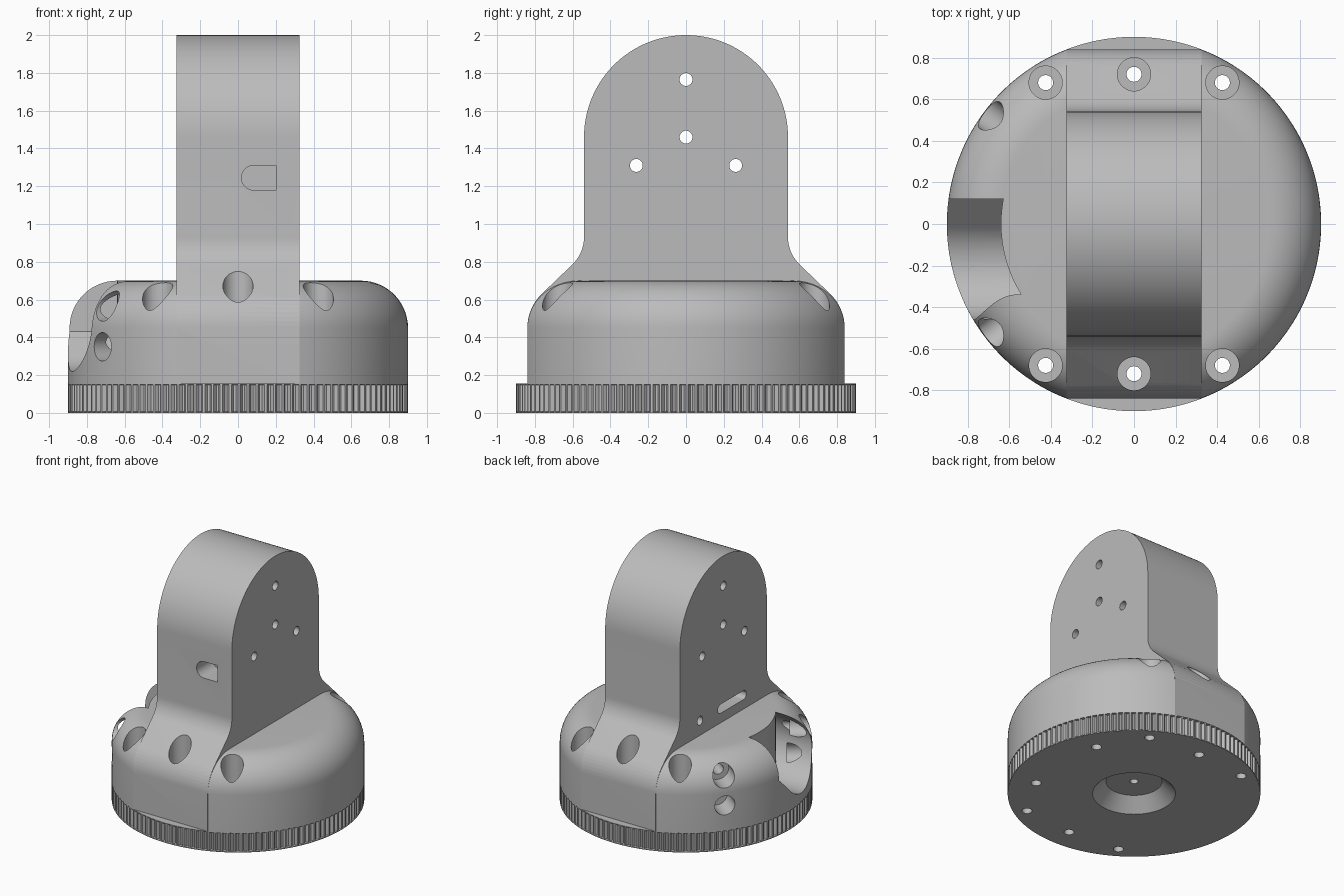
import bpy, bmesh, math
from math import sin, cos, pi, sqrt, radians
from mathutils import Matrix

if "Cube" in bpy.data.objects:
    bpy.data.objects.remove(bpy.data.objects["Cube"], do_unlink=True)

grey = bpy.data.materials.new("plain_grey")
grey.use_nodes = True
grey.diffuse_color = (0.5, 0.5, 0.5, 1)
grey.node_tree.nodes["Principled BSDF"].inputs["Base Color"].default_value = (0.5, 0.5, 0.5, 1)


def loft(name, rings):
    """Closed solid through rings of equal point count."""
    bm = bmesh.new()
    loops = [[bm.verts.new(p) for p in ring] for ring in rings]
    n = len(loops[0])
    for a, b in zip(loops, loops[1:]):
        for i in range(n):
            j = (i + 1) % n
            bm.faces.new((a[i], a[j], b[j], b[i]))
    bm.faces.new(loops[0][::-1])
    bm.faces.new(loops[-1])
    bmesh.ops.recalc_face_normals(bm, faces=bm.faces)
    mesh = bpy.data.meshes.new(name)
    bm.to_mesh(mesh)
    bm.free()
    mesh.materials.append(grey)
    ob = bpy.data.objects.new(name, mesh)
    bpy.context.collection.objects.link(ob)
    return ob


def lathe(name, profile, matrix=Matrix(), n=48):
    """Turned solid from (radius, height) pairs."""
    return loft(name, [[matrix @ Matrix.Translation((r * cos(2 * pi * i / n),
                        r * sin(2 * pi * i / n), h)).to_translation()
                        for i in range(n)] for r, h in profile])


def arc(cx, cy, r, start, end, n):
    return [(cx + r * cos(radians(start + (end - start) * i / n)),
             cy + r * sin(radians(start + (end - start) * i / n))) for i in range(n + 1)]


def prism_x(name, outline, x0, x1):
    """(y, z) outline extruded along x."""
    return loft(name, [[(x, y, z) for y, z in outline] for x in (x0, x1)])


def combine(target, tool, operation):
    mod = target.modifiers.new("combine", 'BOOLEAN')
    mod.operation, mod.solver, mod.object = operation, 'EXACT', tool
    bpy.context.view_layer.objects.active = target
    bpy.ops.object.modifier_apply(modifier=mod.name)
    bpy.data.objects.remove(tool, do_unlink=True)


def cut(target, tool):
    combine(target, tool, 'DIFFERENCE')


RADIUS, FLAT, FILLET = 0.9, 0.84, 0.25
RIM, SHOULDER, TOP = 0.155, 0.45, 0.7

# Round housing with two flats and a rounded shoulder
corner = math.asin(FLAT / RADIUS)


def housing_ring(inset, z, n=48):
    r, flat = RADIUS - inset, FLAT - inset
    edge = math.asin(flat / r)
    ring = []
    for start in (-1, 1):
        base = 0 if start == 1 else pi
        ring += [(r * cos(base + a), r * sin(base + a), z)
                 for a in (edge * (2 * i / n - 1) for i in range(n + 1))]
    return ring


steps = [(0, RIM)] + [(FILLET * (1 - cos(radians(a))), SHOULDER + FILLET * sin(radians(a)))
                      for a in range(0, 91, 6)]
housing = loft("housing", [housing_ring(t, z) for t, z in steps])

# Upright slab with arched top and flared foot
half = ([(FLAT, RIM)] + arc(FLAT - FILLET, SHOULDER, FILLET, 0, 45, 8)
        + arc(0.74, 0.93, 0.2, 225, 180, 8) + arc(0, 1.46, 0.54, 0, 90, 32))
outline = half + [(-y, z) for y, z in half[-2::-1]]
upright = prism_x("upright", outline, -0.325, 0.325)
combine(housing, upright, 'UNION')

# Side recess with a curved back wall
recess = arc(-0.2, 0.48, 0.26, -45, -270, 48) + [(-0.2, 0.9), (0.12, 0.9), (0.12, 0.432)]
pocket = prism_x("pocket", recess, -1.2, -0.4)
cut(pocket, lathe("pocket_wall", [(0.64, 0), (0.64, 1.2)], n=128))
cut(housing, pocket)

# Counterbored vertical screw holes
screws = [(x, s * y) for s in (-1, 1) for x, y in ((-0.425, 0.68), (0, 0.72), (0.425, 0.68))]
for x, y in screws:
    cut(housing, lathe("screw_bore", [(0.036, 0), (0.036, 0.42), (0.08, 0.42), (0.08, 1)],
                       Matrix.Translation((x, y, 0))))

# Radial holes on both sides of the recess
for s in (-1, 1):
    heading = Matrix.Rotation(pi - s * radians(37), 4, 'Z') @ Matrix.Rotation(pi / 2, 4, 'Y')
    cut(housing, lathe("radial_bore", [(0.04, 0.58), (0.04, 0.74), (0.08, 0.74), (0.08, 1)],
                       Matrix.Translation((0, 0, 0.565)) @ heading))
    cut(housing, lathe("lower_bore", [(0.075, 0.72), (0.075, 1)],
                       Matrix.Translation((0, 0, 0.35)) @ heading))

# Cross holes through the upright
along_x = Matrix.Rotation(pi / 2, 4, 'Y')
for y, z in ((0, 1.765), (0, 1.46), (-0.263, 1.31), (0.263, 1.31)):
    cut(housing, lathe("cross_bore", [(0.034, -1), (0.034, 1)],
                       Matrix.Translation((0, y, z)) @ along_x))

# Cable slot and pin hole low on the right face
slot = arc(0.035, 0.81, 0.035, -90, 90, 12) + arc(-0.25, 0.81, 0.035, 90, 270, 12)
cut(housing, prism_x("cable_slot", slot, -0.5, -0.15))
cut(housing, lathe("pin_bore", [(0.034, -0.5), (0.034, -0.15)],
                   Matrix.Translation((0, 0.29, 0.815)) @ along_x))

# Socket in the front face, round on one end
socket = arc(0.083, 1.245, 0.065, 90, 270, 16) + [(0.2, 1.18), (0.2, 1.31)]
cut(housing, loft("socket", [[(x, y, z) for x, z in socket] for y in (-0.7, -0.35)]))

# Knurled base plate with plain rims
TEETH = 120


def plate_ring(depth, z):
    n = TEETH * 4
    return [((RADIUS - depth * (i % 4 > 1)) * cos(2 * pi * i / n),
             (RADIUS - depth * (i % 4 > 1)) * sin(2 * pi * i / n), z) for i in range(n)]


base_plate = loft("base_plate", [plate_ring(d, z) for d, z in
                                 ((0, 0), (0, 0.006), (0.02, 0.008),
                                  (0.02, 0.147), (0, 0.149), (0, RIM))])
cut(base_plate, lathe("centre_recess", [(0.305, -0.01), (0.2, 0.1)], n=64))
cut(base_plate, lathe("centre_bore", [(0.03, 0.05), (0.03, 0.3)]))
for x, y in screws + [(0.63, 0.335), (0.63, -0.335)]:
    cut(base_plate, lathe("plate_bore", [(0.036, -0.1), (0.036, 0.3)],
                          Matrix.Translation((x, y, 0))))

# Smooth the curved faces, keep the edges crisp
for ob in (housing, base_plate):
    bpy.ops.object.select_all(action='DESELECT')
    ob.select_set(True)
    bpy.context.view_layer.objects.active = ob
    bpy.ops.object.shade_smooth_by_angle(angle=radians(25))
